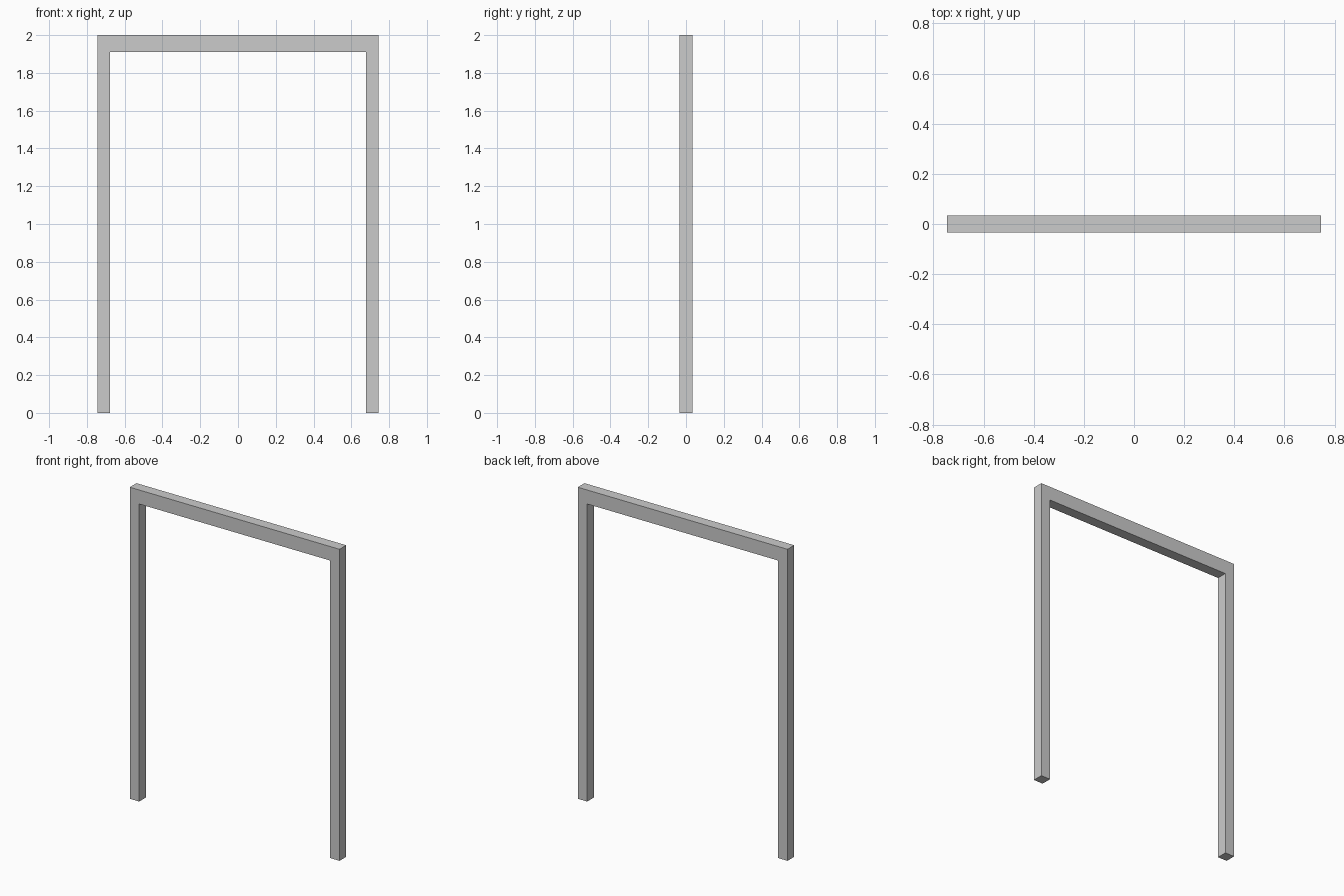
import bpy, bmesh

if "Cube" in bpy.data.objects:
    bpy.data.objects.remove(bpy.data.objects["Cube"])

HALF_W, HEIGHT, DEPTH = 0.745, 2.0, 0.068   # overall size
POST, BEAM = 0.067, 0.09                    # post width, beam height

# U-shaped frame outline in the XZ plane: two posts joined by a top beam
inner, under = HALF_W - POST, HEIGHT - BEAM
half = [(inner, under), (inner, 0), (HALF_W, 0), (HALF_W, HEIGHT)]
outline = half + [(-x, z) for x, z in reversed(half)]

bm = bmesh.new()
face = bm.faces.new([bm.verts.new((x, -DEPTH / 2, z)) for x, z in outline])

# Extrude the outline through the frame depth
ext = bmesh.ops.extrude_face_region(bm, geom=[face], use_keep_orig=True)
verts = [g for g in ext["geom"] if isinstance(g, bmesh.types.BMVert)]
bmesh.ops.translate(bm, verts=verts, vec=(0, DEPTH, 0))
bmesh.ops.recalc_face_normals(bm, faces=bm.faces)

mesh = bpy.data.meshes.new("door_frame")
bm.to_mesh(mesh)
bm.free()
bpy.context.collection.objects.link(bpy.data.objects.new("door_frame", mesh))
